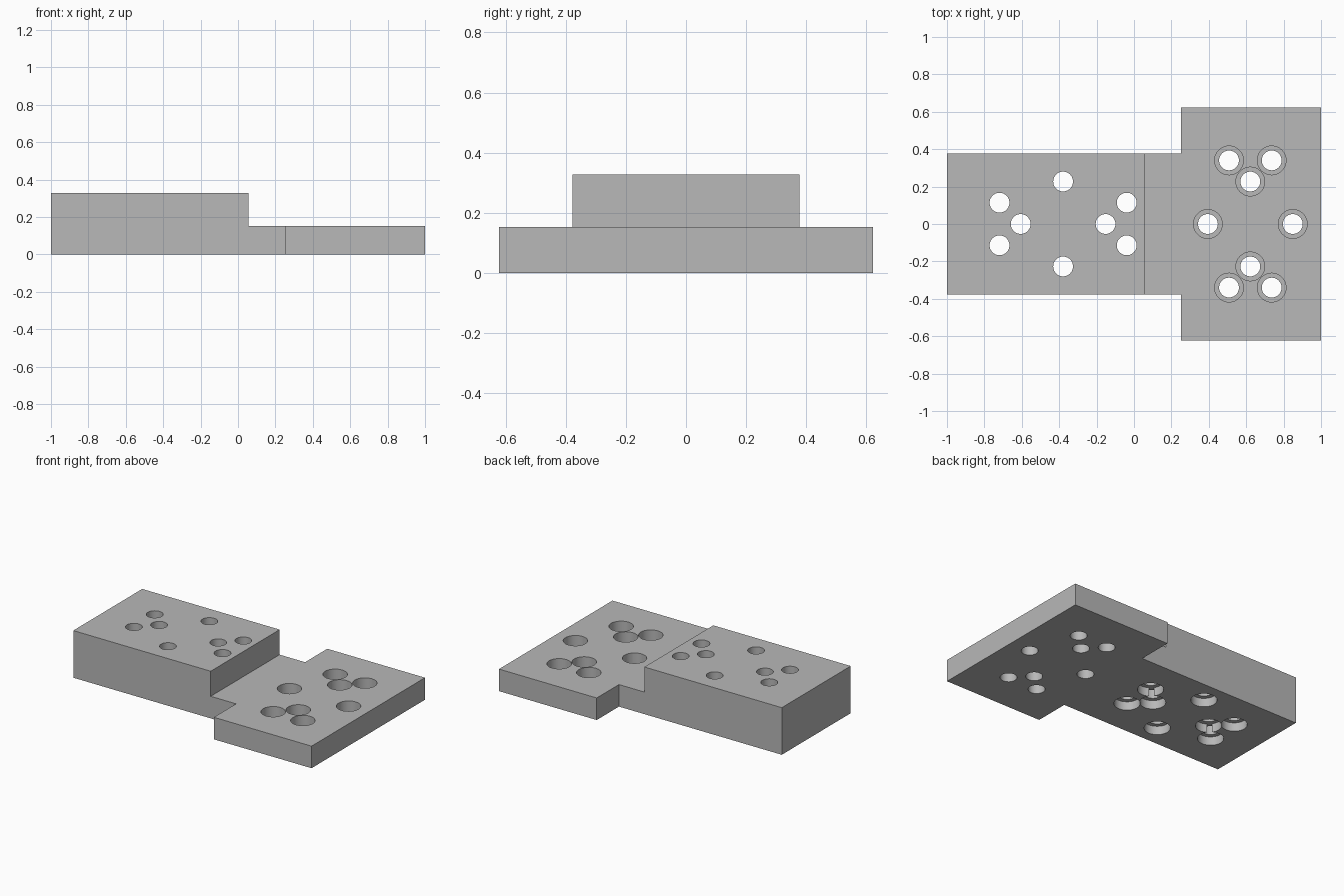
import bpy, bmesh, math
from mathutils import Matrix

if "Cube" in bpy.data.objects:
    bpy.data.objects.remove(bpy.data.objects["Cube"])

PLATE_TOP, BLOCK_TOP = 0.153, 0.327
HOLE, TOP_BORE, BOTTOM_BORE = 0.053, 0.077, 0.082
STEP_X = 0.055

grey = bpy.data.materials.new("plain grey")
grey.use_nodes = True
grey.diffuse_color = (0.48, 0.48, 0.48, 1)
grey.node_tree.nodes["Principled BSDF"].inputs["Base Color"].default_value = grey.diffuse_color


def make_object(name, bm):
    bmesh.ops.recalc_face_normals(bm, faces=bm.faces)
    mesh = bpy.data.meshes.new(name)
    bm.to_mesh(mesh)
    bm.free()
    mesh.materials.append(grey)
    obj = bpy.data.objects.new(name, mesh)
    bpy.context.collection.objects.link(obj)
    return obj


def prism(name, outline, bottom, top):
    bm = bmesh.new()
    face = bm.faces.new([bm.verts.new((x, y, bottom)) for x, y in outline])
    grown = bmesh.ops.extrude_face_region(bm, geom=[face])["geom"]
    verts = [v for v in grown if isinstance(v, bmesh.types.BMVert)]
    bmesh.ops.translate(bm, verts=verts, vec=(0, 0, top - bottom))
    return make_object(name, bm)


def drills(name, centres, radius, bottom, top):
    bm = bmesh.new()
    for x, y in centres:
        bmesh.ops.create_cone(bm, cap_ends=True, segments=40, radius1=radius, radius2=radius,
                              depth=top - bottom,
                              matrix=Matrix.Translation((x, y, (top + bottom) / 2)))
    return make_object(name, bm)


# Stepped body: T outline, lowered to a plate beyond the step
half = [(1, 0.622), (0.25, 0.622), (0.25, 0.378), (-1, 0.378)]
outline = half + [(x, -y) for x, y in reversed(half)]
body = prism("stepped_mounting_block", outline, 0, BLOCK_TOP)
cutters = [prism("step_cutter", [(STEP_X, -1), (2, -1), (2, 1), (STEP_X, 1)], PLATE_TOP, 1)]

# Hole pattern: a ring of four and two outer pairs, turned a quarter on the plate
ring = [(0.227, 0), (-0.227, 0), (0, 0.227), (0, -0.227)]
pairs = [(sx * 0.34, sy * 0.114) for sx in (-1, 1) for sy in (-1, 1)]
for group, offsets in (("ring", ring), ("pair", pairs)):
    block = [(x - 0.379, y) for x, y in offsets]
    plate = [(0.622 - y, x) for x, y in offsets]
    cutters += [
        drills(group + "_hole_cutter", block + plate, HOLE, -0.5, 1),
        drills(group + "_bottom_bore_cutter", block, BOTTOM_BORE, -0.5, 0.06),
        drills(group + "_top_bore_cutter", plate, TOP_BORE, PLATE_TOP - 0.08, 1),
    ]

# Cut everything, then keep only the finished body
for cutter in cutters:
    cutter.hide_render = True
    cut = body.modifiers.new(cutter.name, "BOOLEAN")
    cut.operation, cut.solver, cut.object = "DIFFERENCE", "EXACT", cutter

bpy.context.view_layer.update()
depsgraph = bpy.context.evaluated_depsgraph_get()
finished = bpy.data.meshes.new_from_object(body.evaluated_get(depsgraph))
body.modifiers.clear()
body.data = finished
for cutter in cutters:
    bpy.data.objects.remove(cutter)

# Round hole walls, crisp edges
bpy.ops.object.select_all(action="DESELECT")
body.select_set(True)
bpy.context.view_layer.objects.active = body
bpy.ops.object.shade_smooth_by_angle(angle=math.radians(30))
